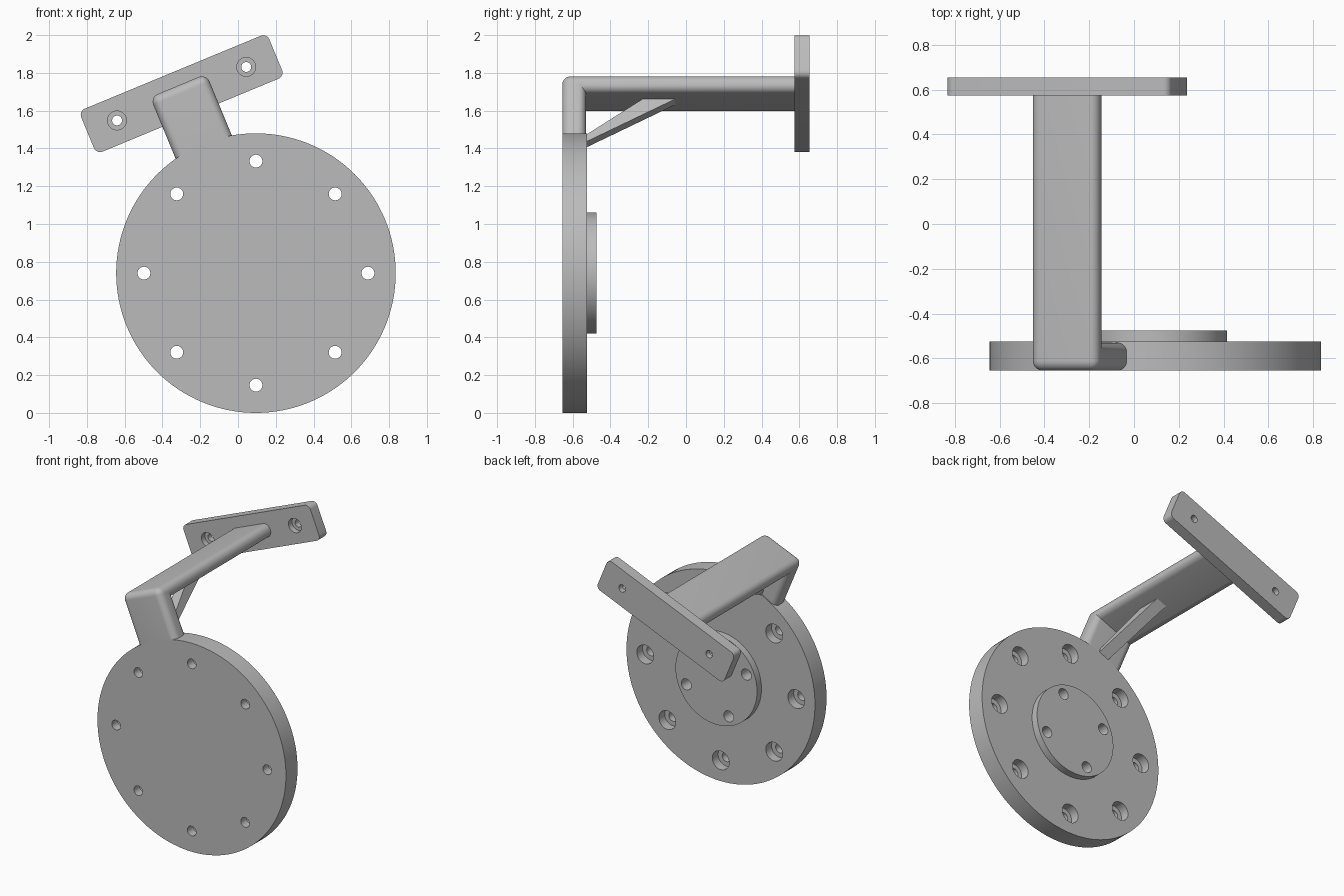
import bpy, bmesh
from math import sin, cos, pi, radians
from mathutils import Matrix, Vector

if "Cube" in bpy.data.objects:
    bpy.data.objects.remove(bpy.data.objects["Cube"])

TILT = radians(22.5)
# Local frame: x across the arm, y depth, z along the tilted stem, origin at disc centre
FRAME = Matrix.Translation((0.095, 0, 0.74)) @ Matrix.Rotation(-TILT, 4, 'Y')
FRONT, DISC_BACK, BOSS_BACK, PLATE_FRONT, BACK = -0.655, -0.525, -0.475, 0.575, 0.655
ARM_Z = 1.028

grey = bpy.data.materials.new("plain_grey")
grey.use_nodes = True
grey.diffuse_color = (0.5, 0.5, 0.5, 1)
grey.node_tree.nodes["Principled BSDF"].inputs["Base Color"].default_value = (0.5, 0.5, 0.5, 1)


def make(name, bm):
    bmesh.ops.recalc_face_normals(bm, faces=bm.faces[:])
    mesh = bpy.data.meshes.new(name)
    bm.to_mesh(mesh)
    bm.free()
    mesh.materials.append(grey)
    obj = bpy.data.objects.new(name, mesh)
    bpy.context.collection.objects.link(obj)
    obj.matrix_world = FRAME
    return obj


def lathe(bm, profile, x=0, z=0, steps=32):
    """Closed solid turned about the depth axis; profile is (radius, y)."""
    rings = []
    for r, y in profile:
        rings.append([bm.verts.new((x + r * cos(2 * pi * i / steps), y,
                                    z + r * sin(2 * pi * i / steps))) for i in range(steps)])
    for a, b in zip(rings, rings[1:]):
        for i in range(steps):
            j = (i + 1) % steps
            bm.faces.new((a[i], a[j], b[j], b[i]))
    bm.faces.new(rings[0])
    bm.faces.new(rings[-1])


def prism(points, half):
    """Extrude a (y, z) outline across the arm."""
    bm = bmesh.new()
    face = bm.faces.new([bm.verts.new((-half, y, z)) for y, z in points])
    new = bmesh.ops.extrude_face_region(bm, geom=[face])["geom"]
    bmesh.ops.translate(bm, vec=(2 * half, 0, 0),
                        verts=[g for g in new if isinstance(g, bmesh.types.BMVert)])
    return bm


def cut(obj, cutter):
    cutter.hide_render = True
    mod = obj.modifiers.new("holes", 'BOOLEAN')
    mod.operation, mod.solver, mod.object = 'DIFFERENCE', 'EXACT', cutter
    bpy.context.view_layer.objects.active = obj
    bpy.ops.object.modifier_apply(modifier=mod.name)
    bpy.data.objects.remove(cutter)


# Round flange with raised boss
bm = bmesh.new()
lathe(bm, [(0.74, FRONT), (0.74, DISC_BACK), (0.32, DISC_BACK), (0.32, BOSS_BACK)], steps=128)
flange = make("round_flange", bm)

# Counterbored rim holes and blind boss holes
bm = bmesh.new()
for k in range(8):
    a = TILT + k * pi / 4
    lathe(bm, [(0.034, FRONT - 0.05), (0.034, -0.59), (0.066, -0.59), (0.066, DISC_BACK + 0.05)],
          0.593 * cos(a), 0.593 * sin(a))
for k in range(4):
    a = pi / 4 + k * pi / 2
    lathe(bm, [(0.039, -0.56), (0.039, BOSS_BACK + 0.05)], 0.255 * cos(a), 0.255 * sin(a))
cut(flange, make("flange_cutter", bm))

# Bent arm: stem and horizontal bar with rounded edges
TOP, UNDER, STEM_BACK = ARM_Z + 0.047, ARM_Z - 0.047, -0.53
bm = prism([(FRONT, 0.69), (FRONT, TOP), (PLATE_FRONT, TOP), (PLATE_FRONT, UNDER),
            (STEM_BACK, UNDER), (STEM_BACK, 0.69)], 0.161)


def rounded(e):
    p, q = (v.co for v in e.verts)
    if abs(p.x - q.x) < 0.01:   # long side edges, not the hidden end caps
        return not (p.z < 0.7 and q.z < 0.7) and not (p.y > 0.57 and q.y > 0.57)
    return p.y < FRONT + 0.01 and p.z > 1   # outer bend


bmesh.ops.bevel(bm, geom=[e for e in bm.edges if rounded(e)], offset=0.044,
                segments=8, profile=0.5, affect='EDGES', clamp_overlap=True)
arm = make("bent_arm", bm)

# Diagonal brace
brace = make("diagonal_brace", prism(
    [(-0.56, 0.72), (-0.04, 0.99), (-0.217, 0.99), (-0.56, 0.755)], 0.04))

# Mounting plate with rounded corners
bm = bmesh.new()
bmesh.ops.create_cube(bm, size=1)
for v in bm.verts:
    v.co = Vector((v.co.x * 1.078, (PLATE_FRONT + BACK) / 2 + v.co.y * (BACK - PLATE_FRONT),
                   ARM_Z + v.co.z * 0.246))
corners = [e for e in bm.edges if abs(e.verts[0].co.y - e.verts[1].co.y) > 0.01]
bmesh.ops.bevel(bm, geom=corners, offset=0.035, segments=8, profile=0.5, affect='EDGES')
plate = make("mounting_plate", bm)

bm = bmesh.new()
for side in (-1, 1):
    lathe(bm, [(0.05, PLATE_FRONT - 0.05), (0.05, 0.615), (0.026, 0.615), (0.026, BACK + 0.05)],
          side * 0.37, ARM_Z)
cut(plate, make("plate_cutter", bm))

# Smooth round surfaces, keep edges crisp
bpy.ops.object.select_all(action='DESELECT')
for obj in (flange, arm, brace, plate):
    obj.select_set(True)
bpy.context.view_layer.objects.active = flange
bpy.ops.object.shade_smooth_by_angle(angle=radians(30))
